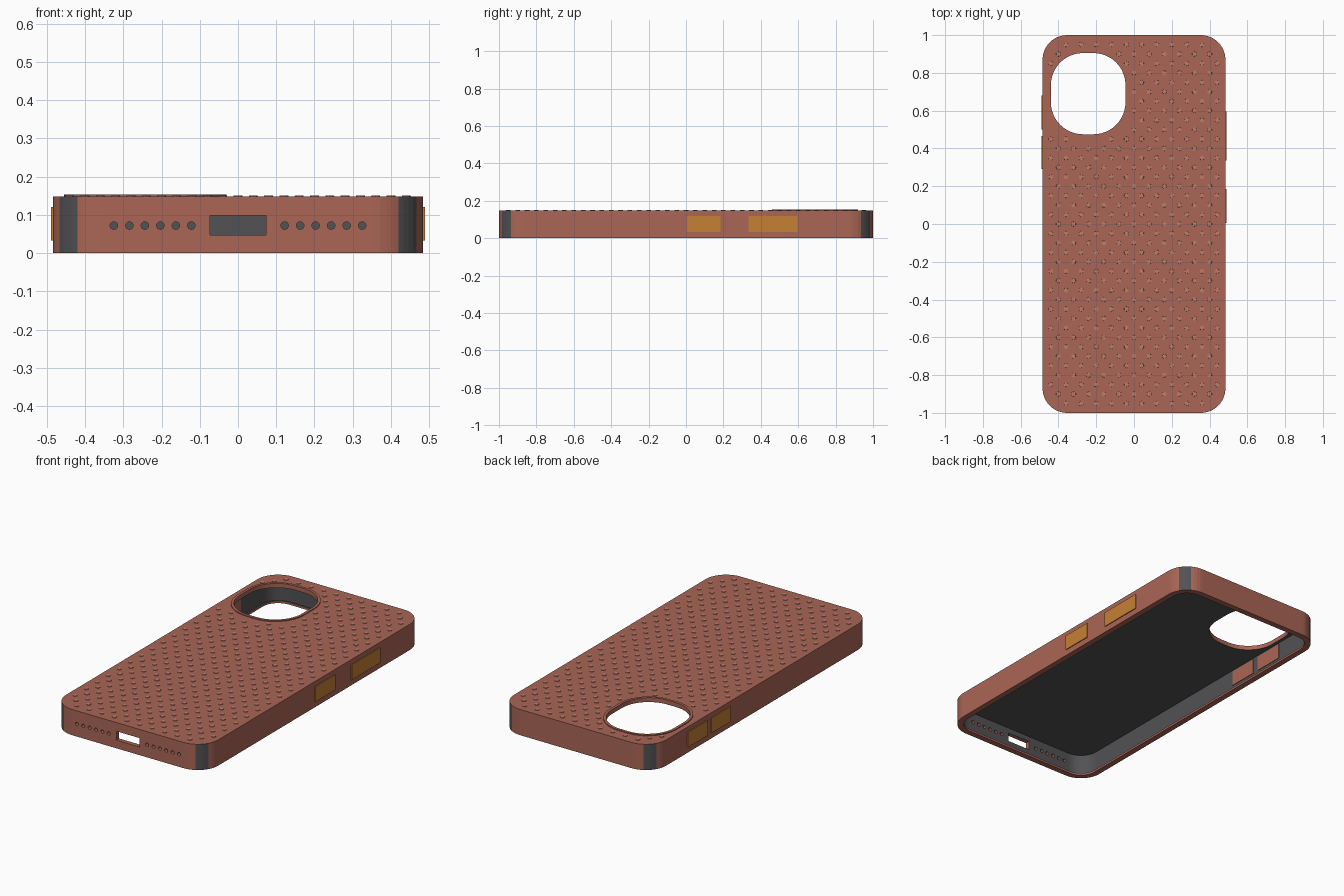
import bpy, bmesh, math
from mathutils import Matrix

if "Cube" in bpy.data.objects:
    bpy.data.objects.remove(bpy.data.objects["Cube"])

W, L, H = 0.484, 1.0, 0.148          # half width, half length, height
CAM = (-0.2425, 0.69, 0.1975, 0.215, 0.17)   # camera opening: centre, half sizes, radius


def material(name, rgb):
    m = bpy.data.materials.new(name)
    m.diffuse_color = (*rgb, 1)
    m.use_nodes = True
    m.node_tree.nodes["Principled BSDF"].inputs["Base Color"].default_value = m.diffuse_color
    return m


RED = material("terracotta", (0.40, 0.133, 0.093))
DOT = material("light_terracotta", (0.50, 0.20, 0.15))
GREY = material("dark_grey", (0.085, 0.085, 0.09))
ORANGE = material("orange", (0.56, 0.22, 0.035))


def outline(cx, cy, hx, hy, r, seg=12):
    """Rounded rectangle, counter-clockwise."""
    pts = []
    for q, (sx, sy) in enumerate([(1, 1), (-1, 1), (-1, -1), (1, -1)]):
        for i in range(seg + 1):
            a = math.pi / 2 * (q + i / seg)
            pts.append((cx + sx * (hx - r) + r * math.cos(a),
                        cy + sy * (hy - r) + r * math.sin(a)))
    return pts


def loop(bm, pts, z):
    return [bm.verts.new((x, y, z)) for x, y in pts]


def bridge(bm, a, b, mat=lambda i: 0):
    n = len(a)
    for i in range(n):
        j = (i + 1) % n
        bm.faces.new((a[i], a[j], b[j], b[i])).material_index = mat(i)


def finish(bm, name, *mats):
    bmesh.ops.recalc_face_normals(bm, faces=bm.faces)
    me = bpy.data.meshes.new(name)
    bm.to_mesh(me)
    bm.free()
    for m in mats:
        me.materials.append(m)
    ob = bpy.data.objects.new(name, me)
    bpy.context.collection.objects.link(ob)
    return ob


def add_box(bm, x0, x1, y0, y1, z0, z1):
    m = (Matrix.Translation(((x0 + x1) / 2, (y0 + y1) / 2, (z0 + z1) / 2))
         @ Matrix.Diagonal((abs(x1 - x0), y1 - y0, z1 - z0, 1)))
    bmesh.ops.create_cube(bm, size=1, matrix=m)


# Case shell: outer wall, bottom lip, inner wall and back panel
bm = bmesh.new()
ring = lambda inset, z: loop(bm, outline(0, 0, W - inset, L - inset, 0.13 - inset), z)
out_top, out_bot = ring(0, H), ring(0, 0)
lip_bot, lip_top = ring(0.034, 0), ring(0.034, 0.012)
in_bot, in_top = ring(0.025, 0.012), ring(0.025, 0.128)
bm.faces.new(out_top)
bridge(bm, out_bot, out_top, lambda i: 1 if 4 <= i % 13 < 8 else 0)   # grey corner strips
bridge(bm, out_bot, lip_bot)
bridge(bm, lip_bot, lip_top)
bridge(bm, lip_top, in_bot, lambda i: 1)
bridge(bm, in_bot, in_top, lambda i: 1)
bm.faces.new(in_top).material_index = 1
case = finish(bm, "case_shell", RED, GREY)

# Cutters: camera opening, charging port, speaker holes
bm = bmesh.new()
a, b = loop(bm, outline(*CAM), 0.11), loop(bm, outline(*CAM), 0.2)
bridge(bm, a, b)
bm.faces.new(a)
bm.faces.new(b)
add_box(bm, -0.073, 0.073, -1.1, -0.95, 0.047, 0.098)
for s in (-1, 1):
    for i in range(6):
        m = (Matrix.Translation((s * (0.122 + 0.0405 * i), -1.0, 0.072))
             @ Matrix.Rotation(math.pi / 2, 4, 'X'))
        bmesh.ops.create_cone(bm, cap_ends=True, segments=16, radius1=0.01,
                              radius2=0.01, depth=0.12, matrix=m)
cutter = finish(bm, "opening_cutter", RED)
cutter.hide_render = True
mod = case.modifiers.new("openings", 'BOOLEAN')
mod.object, mod.operation, mod.solver = cutter, 'DIFFERENCE', 'EXACT'
bpy.context.view_layer.objects.active = case
bpy.ops.object.modifier_apply(modifier=mod.name)
bpy.data.objects.remove(cutter)

# Raised ring around the camera opening
bm = bmesh.new()
cx, cy, hx, hy, r = CAM
inner = outline(*CAM)
outer = outline(cx, cy, hx + 0.015, hy + 0.015, r + 0.015)
loops = [loop(bm, p, z) for p, z in ((inner, H), (inner, 0.153), (outer, 0.153), (outer, H))]
for k in range(4):
    bridge(bm, loops[k], loops[(k + 1) % 4])
finish(bm, "camera_ring", RED)

# Side buttons with pads on the inside of the wall
for name, s, y0, y1 in (("power_button", 1, 0.335, 0.595), ("side_key", 1, 0.005, 0.185),
                        ("volume_up", -1, 0.50, 0.68), ("volume_down", -1, 0.29, 0.465)):
    bm = bmesh.new()
    add_box(bm, s * 0.475, s * 0.489, y0, y1, 0.033, 0.12)
    finish(bm, name, ORANGE)
    bm = bmesh.new()
    add_box(bm, s * 0.465, s * 0.456, y0, y1, 0.033, 0.12)
    finish(bm, name + "_pad", RED)


# Staggered grip dots on the back panel
def inside(x, y, cx, cy, hx, hy, r):
    dx, dy = max(abs(x - cx) - hx + r, 0), max(abs(y - cy) - hy + r, 0)
    return math.hypot(dx, dy) <= r


bm = bmesh.new()
for row in range(-19, 20):
    for col in range(-6, 7):
        x, y = 0.08 * col + (0.04 if row % 2 else 0), 0.05 * row
        if inside(x, y, 0, 0, W - 0.03, L - 0.03, 0.1) and \
                not inside(x, y, cx, cy, hx + 0.03, hy + 0.03, r + 0.03):
            bmesh.ops.create_cone(bm, cap_ends=True, segments=10, radius1=0.013, radius2=0.012,
                                  depth=0.006, matrix=Matrix.Translation((x, y, H)))
finish(bm, "grip_dots", DOT)
